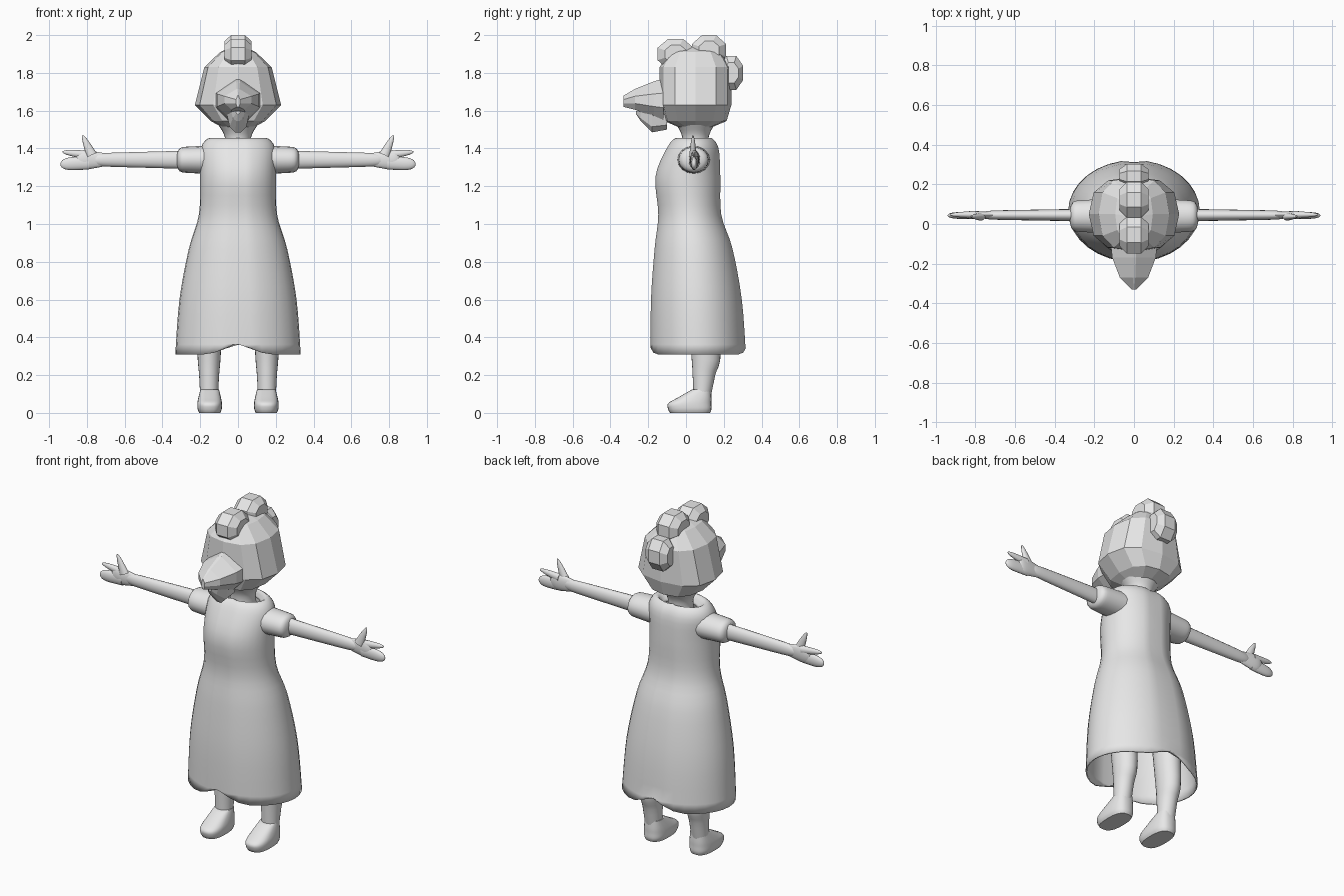
import bpy, bmesh, math
from mathutils import Vector

default_cube = bpy.data.objects.get("Cube")
if default_cube:
    bpy.data.objects.remove(default_cube)

grey = (.8, .8, .8, 1)
clay = bpy.data.materials.new("clay_grey")
clay.use_nodes = True
clay.diffuse_color = grey
clay.node_tree.nodes["Principled BSDF"].inputs["Base Color"].default_value = grey


def loft(name, rings, smooth=True, capped=True):
    """Skin equal-length rings of points into one object."""
    bm = bmesh.new()
    rows = [[bm.verts.new(point) for point in ring] for ring in rings]
    count = len(rows[0])
    for lower, upper in zip(rows, rows[1:]):
        for i in range(count):
            j = (i + 1) % count
            bm.faces.new((lower[i], lower[j], upper[j], upper[i]))
    if capped:
        bm.faces.new(rows[0])
        bm.faces.new(rows[-1])
    bmesh.ops.recalc_face_normals(bm, faces=bm.faces)
    mesh = bpy.data.meshes.new(name)
    bm.to_mesh(mesh)
    bm.free()
    mesh.materials.append(clay)
    obj = bpy.data.objects.new(name, mesh)
    bpy.context.collection.objects.link(obj)
    if smooth:
        bpy.ops.object.select_all(action='DESELECT')
        obj.select_set(True)
        bpy.context.view_layer.objects.active = obj
        bpy.ops.object.shade_smooth_by_angle(angle=math.radians(50))
    return obj


def refine(stations, steps=4):
    """Pass a smooth spline through a few profile stations."""
    keys = [Vector(station) for station in stations]
    result = []
    for i in range(len(keys) - 1):
        start, end = keys[i], keys[i + 1]
        tangent_in = (end - keys[max(i - 1, 0)]) / 2
        tangent_out = (keys[min(i + 2, len(keys) - 1)] - start) / 2
        for step in range(steps):
            t = step / steps
            ease = t * t * (3 - 2 * t)
            result.append(start.lerp(end, ease)
                          + tangent_in * t * (1 - t) ** 2
                          - tangent_out * t * t * (1 - t))
    return result + [keys[-1]]


def signed_power(value, power):
    return math.copysign(abs(value) ** power, value) if abs(value) > 1e-6 else 0


def oval(station, centre_x=0, count=24, power=1):
    """Level ring from height, half width, centre y and half depth."""
    z, half_width, centre_y, half_depth = station
    angles = [math.tau * i / count for i in range(count)]
    return [Vector((centre_x + half_width * signed_power(math.sin(a), power),
                    centre_y + half_depth * signed_power(math.cos(a), power), z))
            for a in angles]


def limb(name, side, root, tip, root_radius, tip_radius, flat, y, blunt=6, steps=12, count=16):
    """Tapered, round-ended limb in the plane of the arms."""
    start, end = Vector(root), Vector(tip)
    along = (end - start).normalized()
    rings = []
    for i in range(steps + 1):
        t = math.sin(math.pi / 2 * i / steps)
        centre = start.lerp(end, t)
        radius = (root_radius + (tip_radius - root_radius) * t) * math.sqrt(1.02 - t ** blunt)
        ring = []
        for k in range(count):
            a = math.tau * k / count
            across = radius * math.cos(a)
            ring.append((side * (centre.x - along.y * across),
                         y + radius * flat * math.sin(a),
                         arm_height + centre.y + along.x * across))
        rings.append(ring)
    loft(name, rings)


def beak(name, half_outline, stations):
    """Faceted mirrored outline, scaled along y."""
    rings = []
    for y, centre_z, wide, tall in stations:
        half = [(x * wide, y, centre_z + z * tall) for x, z in half_outline]
        rings.append(half + [(-x, y, z) for x, y, z in reversed(half)])
    loft(name, rings, smooth=False)


def tuft(name, centre_y, centre_z, half_depth, half_height, sides=8):
    """Chunky faceted disc, narrowed towards each flank."""
    rings = []
    for x, scale in ((-.072, .6), (-.036, 1), (.036, 1), (.072, .6)):
        reach = scale / math.cos(math.pi / sides)
        angles = [math.tau * (i + .5) / sides for i in range(sides)]
        rings.append([(x, centre_y + half_depth * reach * math.cos(a),
                       centre_z + half_height * reach * math.sin(a)) for a in angles])
    loft(name, rings, smooth=False)


# Faceted head, muzzle, jaw and hair tufts
head_profile = ((1.505, .07, .05, .07), (1.545, .145, .05, .165), (1.63, .228, .05, .19),
                (1.83, .178, .05, .19), (1.91, .095, .05, .14), (1.94, .03, .04, .08))
loft("head", [oval(station, count=12, power=.8) for station in head_profile], smooth=False)
beak("muzzle", ((.01, .1), (.11, .03), (.11, -.04), (.05, -.1)),
     ((-.12, 1.66, 1.05, 1.1), (-.17, 1.66, 1, .95), (-.27, 1.66, .65, .55), (-.33, 1.65, .1, .3)))
beak("lower_jaw", ((.06, .05), (.045, -.02), (.015, -.05)),
     ((-.1, 1.54, 1, .8), (-.18, 1.535, 1, 1), (-.24, 1.57, .6, .5), (-.265, 1.59, .2, .15)))
tuft("front_tuft", -.055, 1.9, .095, .08)
tuft("top_tuft", .122, 1.92, .09, .08)
tuft("back_tuft", .24, 1.8, .063, .09)

# Neck, flaring under the head
neck_profile = ((1.36, .075, .05, .075), (1.46, .07, .05, .07), (1.525, .105, .05, .1))
loft("neck", [oval(station) for station in refine(neck_profile)])

# Long gown with a centre crease and a hem that lifts at the middle
gown_profile = ((1.41, .1, .05, .07), (1.455, .15, .04, .095), (1.4, .197, .035, .14),
                (1.25, .2, .01, .175), (1.05, .207, .02, .17), (.87, .26, .04, .21),
                (.6, .31, .055, .245), (.31, .332, .065, .257))
gown_rings = [oval(station, count=32) for station in refine(gown_profile)]
for ring in gown_rings:
    for point in ring:
        if abs(point.x) < .001:
            point.y -= math.copysign(.01, point.y)
for point in gown_rings[-1]:
    point.z += .058 * max(0, 1 - abs(point.x) / .15)
gown = loft("gown", gown_rings, capped=False)
cloth = gown.modifiers.new("cloth", 'SOLIDIFY')
cloth.thickness = .008
cloth.offset = -1

# Paired sleeves, arms, hands, legs and shoes
arm_height = 1.34
leg_profile = ((.08, .047, .085, .045), (.2, .053, .095, .06),
               (.33, .063, .105, .079), (.75, .08, .07, .085))
shoe_profile = ((0, .056, .022, .106), (.02, .064, .02, .115), (.05, .065, .02, .115),
                (.08, .06, .045, .09), (.125, .049, .083, .049))
for side, label in ((1, "left_"), (-1, "right_")):
    limb(label + "sleeve", side, (.12, 0), (.325, 0), .076, .066, 1.15, .04, blunt=20)
    limb(label + "arm", side, (.26, 0), (.78, 0), .048, .034, .65, .045, blunt=20)
    limb(label + "palm", side, (.7, 0), (.86, 0), .033, .063, .4, .045)
    limb(label + "fingers", side, (.79, -.015), (.94, -.024), .036, .034, .5, .043)
    limb(label + "index_finger", side, (.8, .025), (.93, .042), .024, .012, .8, .047)
    limb(label + "thumb", side, (.775, .025), (.823, .13), .028, .01, .7, .037)
    loft(label + "leg", [oval(s, side * .153) for s in refine(leg_profile)])
    loft(label + "shoe", [oval(s, side * .15, power=.75) for s in refine(shoe_profile)])
